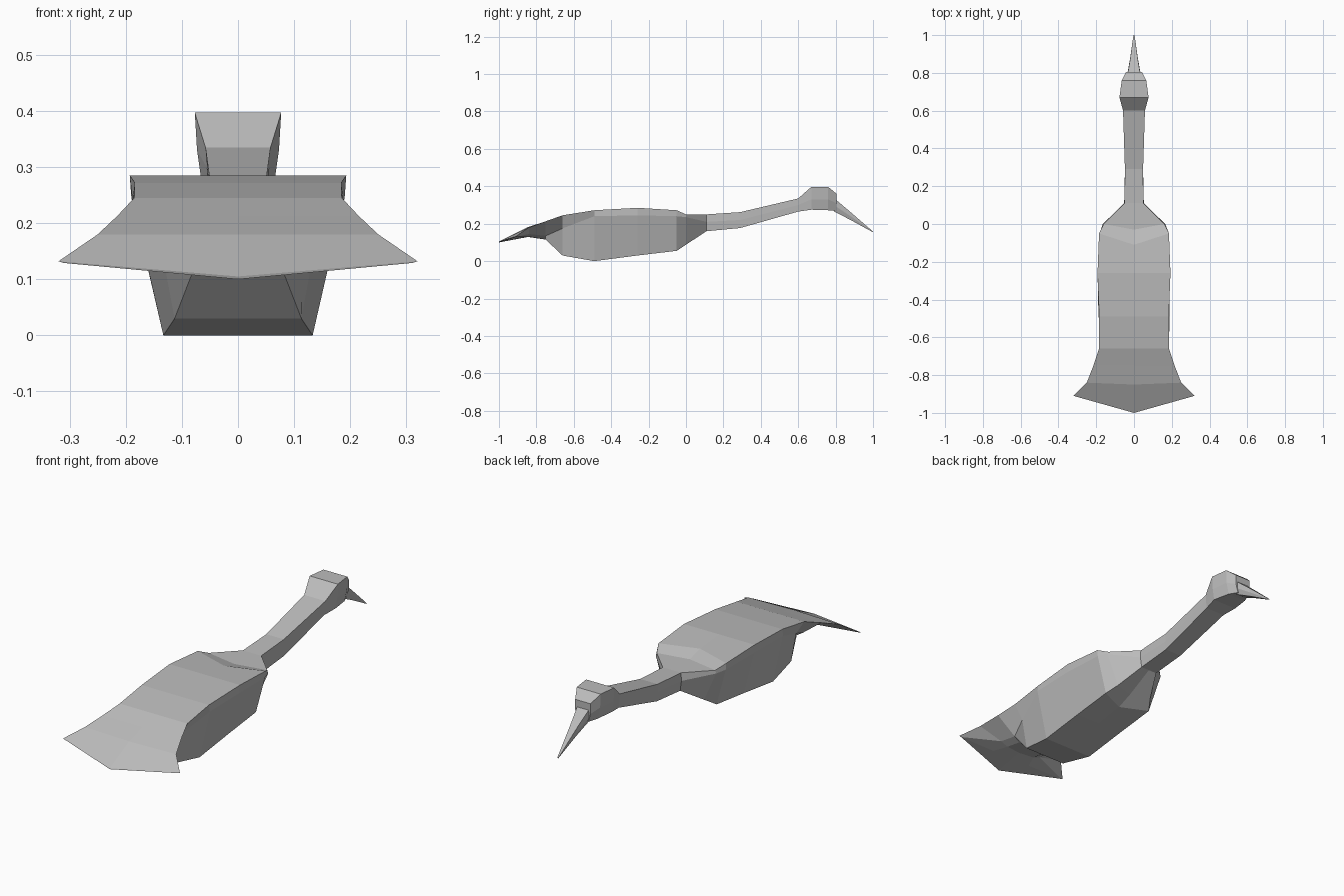
import bpy
import bmesh

cube = bpy.data.objects.get("Cube")
if cube:
    bpy.data.objects.remove(cube, do_unlink=True)

# One plain plumage colour
grey = bpy.data.materials.new("light grey")
grey.use_nodes = True
colour = (0.5, 0.5, 0.5, 1)
grey.diffuse_color = colour
grey.node_tree.nodes["Principled BSDF"].inputs["Base Color"].default_value = colour


def section(y, top, middle, bottom, shift=0, rise=0):
    """Symmetric eight-point ring from three (half width, height) pairs;
    shift and rise move the centre line points along y and z."""
    half = [(w, y, z) for w, z in (top, middle, bottom)]
    mirrored = [(-x, yy, z) for x, yy, z in reversed(half)]
    crown = (0, y + shift, top[1] + rise)
    keel = (0, y + shift, bottom[1] + rise)
    return [crown] + half + [keel] + mirrored


def loft(name, sections, cap_start=False, cap_end=False):
    """Skin consecutive rings with flat faces."""
    bm = bmesh.new()
    rings = [[bm.verts.new(p) for p in ring] for ring in sections]
    for a, b in zip(rings, rings[1:]):
        count = len(a)
        for i in range(count):
            j = (i + 1) % count
            bm.faces.new((a[i], a[j], b[j], b[i]))
    if cap_start:
        ring = rings[0]
        bm.faces.new((ring[0], ring[1], ring[2], ring[3], ring[4]))
        bm.faces.new((ring[4], ring[5], ring[6], ring[7], ring[0]))
    if cap_end:
        bm.faces.new(rings[-1])
    bmesh.ops.recalc_face_normals(bm, faces=bm.faces)
    mesh = bpy.data.meshes.new(name)
    bm.to_mesh(mesh)
    bm.free()
    mesh.materials.append(grey)
    part = bpy.data.objects.new(name, mesh)
    bpy.context.collection.objects.link(part)
    return part


# Rings shared by neighbouring parts
rump = section(-0.66, (0.185, 0.245), (0.14, 0.175), (0.113, 0.03))
neck_base = section(0.11, (0.05, 0.25), (0.052, 0.21), (0.045, 0.16))
nape = section(0.6, (0.058, 0.335), (0.056, 0.3), (0.052, 0.265))

# Flared, pointed tail
loft("tail", [
    section(-0.91, (0.32, 0.132), (0.31, 0.129), (0.11, 0.127), shift=-0.09, rise=-0.027),
    section(-0.84, (0.25, 0.18), (0.12, 0.145), (0.08, 0.13), shift=-0.01),
    section(-0.75, (0.215, 0.213), (0.112, 0.135), (0.08, 0.115)),
    rump,
], cap_start=True)

# Body with a broad flat back and narrower belly
loft("body", [
    rump,
    section(-0.49, (0.184, 0.272), (0.188, 0.24), (0.133, 0)),
    section(-0.26, (0.193, 0.285), (0.19, 0.245), (0.133, 0.03)),
    section(-0.05, (0.185, 0.272), (0.183, 0.24), (0.133, 0.055), shift=-0.06),
    section(0, (0.16, 0.25), (0.165, 0.235), (0.1, 0.088), shift=-0.03),
    neck_base,
])

# Long neck
loft("neck", [
    neck_base,
    section(0.29, (0.048, 0.262), (0.048, 0.22), (0.045, 0.177)),
    nape,
])

# Angular head
loft("head", [
    nape,
    section(0.67, (0.077, 0.397), (0.073, 0.33), (0.065, 0.275)),
    section(0.76, (0.065, 0.397), (0.063, 0.33), (0.05, 0.272)),
    section(0.805, (0.042, 0.36), (0.042, 0.31), (0.03, 0.268)),
], cap_end=True)

# Slender beak pointing down
loft("beak", [
    section(0.79, (0.034, 0.338), (0.036, 0.3), (0.025, 0.266)),
    section(0.88, (0.019, 0.262), (0.02, 0.24), (0.014, 0.22)),
    section(1, (0.003, 0.158), (0.003, 0.156), (0.002, 0.154)),
], cap_end=True)
